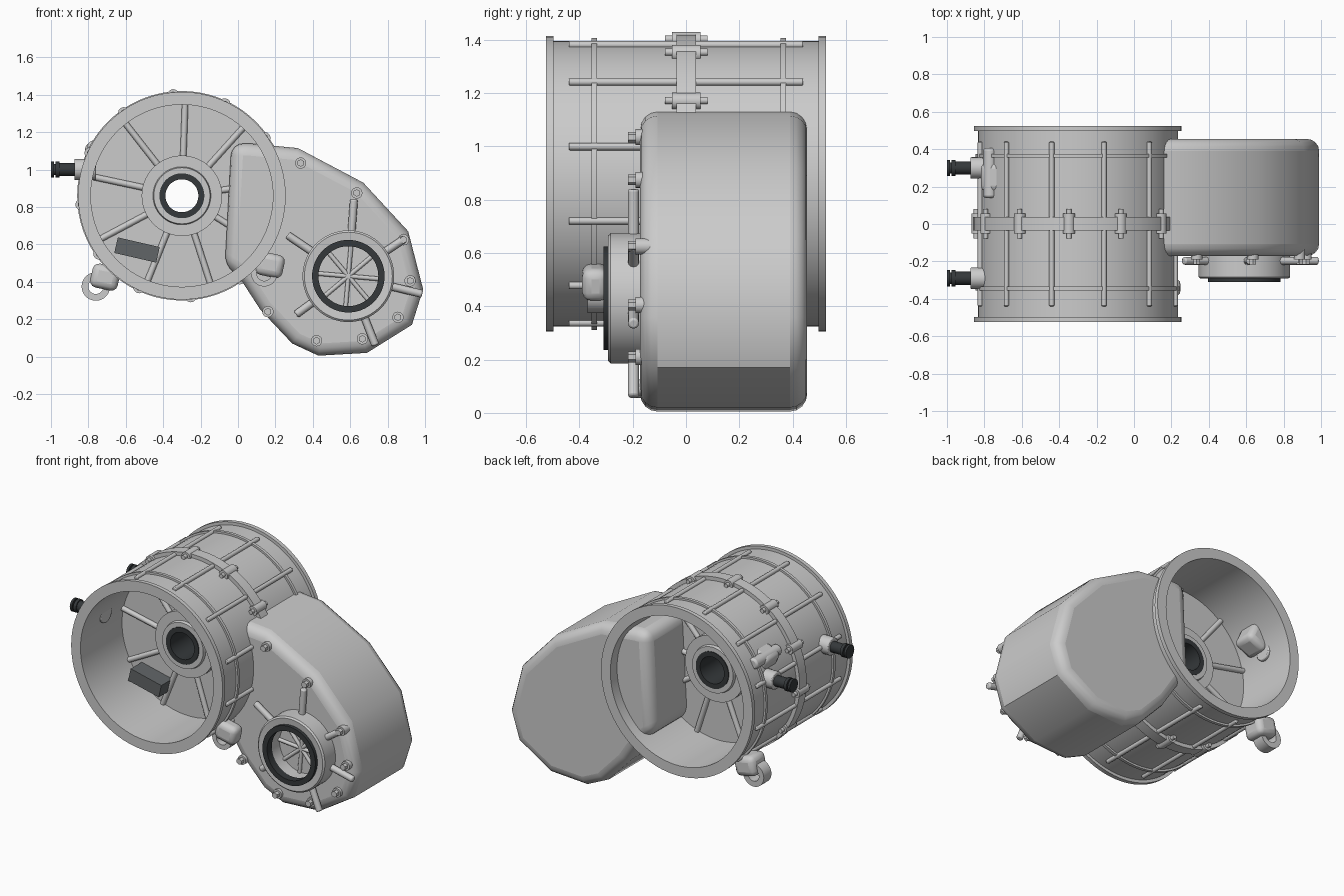
import bpy, bmesh
from math import sin, cos, pi, radians
from mathutils import Vector, Matrix

if "Cube" in bpy.data.objects:
    bpy.data.objects.remove(bpy.data.objects["Cube"])

CX, CZ = -0.30, 0.86      # drum axis
BX, BZ = 0.59, 0.43       # cover bearing axis


def material(name, c):
    m = bpy.data.materials.new(name)
    m.diffuse_color = (*c, 1)
    m.use_nodes = True
    m.node_tree.nodes["Principled BSDF"].inputs["Base Color"].default_value = m.diffuse_color
    return m


DARK = material("dark_rubber", (0.035, 0.04, 0.043))
PLATE = material("plate_grey", (0.12, 0.13, 0.135))


def finish(name, bm, mat=None, bevel=0, segs=3, limit=50):
    bmesh.ops.recalc_face_normals(bm, faces=bm.faces)
    me = bpy.data.meshes.new(name)
    bm.to_mesh(me)
    bm.free()
    ob = bpy.data.objects.new(name, me)
    bpy.context.collection.objects.link(ob)
    if mat:
        me.materials.append(mat)
    if bevel:
        b = ob.modifiers.new("bevel", 'BEVEL')
        b.width, b.segments = bevel, segs
        b.limit_method, b.angle_limit = 'ANGLE', radians(limit)
    bpy.ops.object.select_all(action='DESELECT')
    ob.select_set(True)
    bpy.context.view_layer.objects.active = ob
    bpy.ops.object.shade_smooth_by_angle(angle=radians(32))
    return ob


def lathe(name, profile, cx, cz, mat=None, n=72):
    """Closed (radius, y) profile turned about an axis parallel to y."""
    bm = bmesh.new()
    rings = [[bm.verts.new((cx + r * cos(2 * pi * i / n), y, cz + r * sin(2 * pi * i / n)))
              for r, y in profile] for i in range(n)]
    k = len(profile)
    for i in range(n):
        a, b = rings[i], rings[(i + 1) % n]
        for j in range(k):
            bm.faces.new((a[j], a[(j + 1) % k], b[(j + 1) % k], b[j]))
    return finish(name, bm, mat)


def tube(name, r0, r1, y0, y1, cx, cz, mat=None):
    return lathe(name, [(r0, y0), (r1, y0), (r1, y1), (r0, y1)], cx, cz, mat)


def rods(name, items, mat=None, n=12, bevel=0):
    """Cylinders given as (start, end, radius)."""
    bm = bmesh.new()
    for p, q, r in items:
        p, q = Vector(p), Vector(q)
        rot = (q - p).to_track_quat('Z', 'Y').to_matrix().to_4x4()
        bmesh.ops.create_cone(bm, cap_ends=True, segments=n, radius1=r, radius2=r,
                              depth=(q - p).length,
                              matrix=Matrix.Translation((p + q) / 2) @ rot)
    return finish(name, bm, mat, bevel, 2)


def box(name, loc, size, tilt=0, mat=None, bevel=0):
    bm = bmesh.new()
    bmesh.ops.create_cube(bm, size=1, matrix=Matrix.Translation(loc)
                          @ Matrix.Rotation(radians(tilt), 4, 'Y') @ Matrix.Diagonal((*size, 1)))
    return finish(name, bm, mat, bevel)


def polar(deg, r, y, cx=CX, cz=CZ):
    a = radians(deg)
    return (cx + r * cos(a), y, cz + r * sin(a))


# Drum shell with end flanges
lathe("drum_shell", [(.487, -.525), (.555, -.525), (.555, -.498), (.535, -.498),
                     (.535, .498), (.555, .498), (.555, .525), (.487, .525)], CX, CZ, n=96)
tube("drum_middle_band", .52, .56, -.035, .038, CX, CZ)
for y, side in ((-.345, "front"), (.365, "back")):
    tube("drum_hoop_" + side, .52, .548, y - .01, y + .01, CX, CZ)

# Lengthwise ribs outside the drum
rods("drum_ribs", [(polar(15 + 30 * k, .54, -.44), polar(15 + 30 * k, .54, .44), .014)
                   for k in range(12)], bevel=.005)

# Bolts through the middle band
items = []
for k in range(12):
    a = 5 + 30 * k
    items += [(polar(a, .54, -.052), polar(a, .54, .055), .032),
              (polar(a, .545, -.078), polar(a, .545, .08), .014)]
rods("band_bolts", items)

# Web inside the drum with hub, radial ribs and seal
lathe("drum_web_and_hub", [(.115, -.15), (.15, -.15), (.155, -.13), (.215, -.13), (.215, -.09),
                           (.5, -.09), (.5, .09), (.215, .09), (.215, .13),
                           (.155, .13), (.15, .15), (.115, .15)], CX, CZ)
tube("hub_seal", .088, .12, -.155, .155, CX, CZ, DARK)
rods("web_ribs", [(polar(8 + 40 * k, .2, y), polar(8 + 40 * k, .49, y), .017)
                  for k in range(9) for y in (-.097, .097)])
box("name_plate", (-.54, -.145, .57), (.23, .12, .085), 13, PLATE)

# Gear case: rounded polygon prism
outline = [(-.035, 1.14), (.06, 1.14), (.32, 1.115), (.67, .93), (.91, .67), (.99, .36),
           (.93, .17), (.69, .02), (.43, .005), (.29, .07), (.12, .25), (.01, .42), (-.07, .49)]
bm = bmesh.new()
base = bm.faces.new([bm.verts.new((x, -.172, z)) for x, z in outline])
ext = bmesh.ops.extrude_face_region(bm, geom=[base])
bmesh.ops.translate(bm, vec=(0, .627, 0),
                    verts=[v for v in ext["geom"] if isinstance(v, bmesh.types.BMVert)])
finish("gear_case", bm, bevel=.065, segs=4)

# Bearing boss on the case front, with seal and spoked floor
lathe("bearing_boss", [(.165, -.285), (.235, -.292), (.245, -.283), (.245, -.15), (.165, -.15)],
      BX, BZ)
tube("boss_seal", .16, .194, -.31, -.26, BX, BZ, DARK)
rods("boss_spokes", [(polar(a, .17, -.178, BX, BZ), polar(a + 180, .17, -.178, BX, BZ), .012)
                     for a in (-5, 40, 85, 130)])

# Radial ribs on the case front
ends = [(.62, .84), (.265, .65), (.89, .63), (.985, .335), (.735, .06), (.31, .225)]
items = []
for x, z in ends:
    d = Vector((x - BX, 0, z - BZ)).normalized() * .23
    items.append(((BX + d.x, -.197, BZ + d.z), (x, -.197, z), .021))
rods("case_ribs", items, bevel=.008)

# Case cover bolts
spots = [(.335, 1.035), (.635, .875), (.885, .625), (.92, .405),
         (.855, .21), (.665, .095), (.42, .085), (.16, .24)]
rods("case_bolt_washers", [((x, -.19, z), (x, -.13, z), .03) for x, z in spots], n=20)
rods("case_bolt_heads", [((x, -.217, z), (x, -.17, z), .02) for x, z in spots], n=6)

# Hose fittings on the drum's left side
for y, side in ((.30, "back"), (-.29, "front")):
    rods("fitting_collar_" + side, [((-.875, y, 1), (-.76, y, 1), .057)], n=24, bevel=.006)
    rods("fitting_" + side, [((-1, y, 1), (-.985, y, 1), .043), ((-.985, y, 1), (-.97, y, 1), .03),
                             ((-.975, y, 1), (-.955, y, 1), .043), ((-.96, y, 1), (-.87, y, 1), .035)],
         DARK, n=24)

# Rounded mounting lugs, two with eye rings
box("lug_upper", (-.73, .25, 1.09), (.15, .16, .15), -25, bevel=.035)
rods("lug_upper_bar", [((-.77, .14, 1.12), (-.77, .405, 1.12), .036)], n=20, bevel=.012)
box("lug_lower", (-.71, .34, .425), (.15, .15, .13), 12, bevel=.035)
tube("lug_lower_eye", .04, .076, .30, .38, -.76, .375)
box("lug_front", (.17, -.34, .49), (.15, .10, .125), 12, bevel=.035)
tube("lug_front_eye", .04, .07, -.37, -.31, .14, .445)
